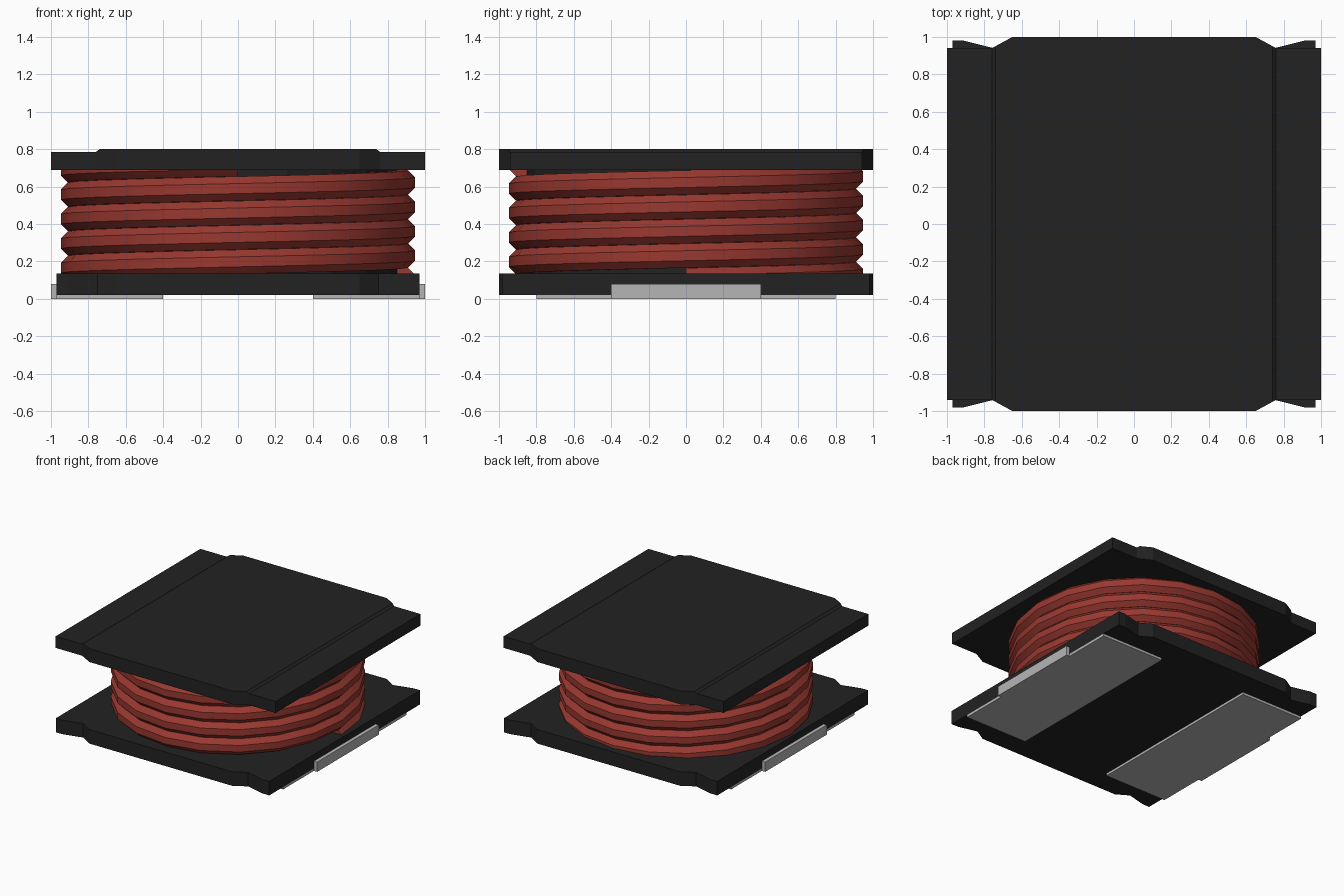
import bpy, bmesh
from math import cos, sin, pi
from mathutils import Vector

cube = bpy.data.objects.get("Cube")
if cube:
    bpy.data.objects.remove(cube, do_unlink=True)


def material(name, rgb):
    m = bpy.data.materials.new(name)
    m.use_nodes = True
    m.diffuse_color = (*rgb, 1)
    m.node_tree.nodes["Principled BSDF"].inputs["Base Color"].default_value = (*rgb, 1)
    return m


black = material("black ferrite", (0.016, 0.016, 0.016))
red = material("red enamel wire", (0.32, 0.04, 0.03))
metal = material("grey metal", (0.47, 0.46, 0.46))


def finish(name, bm, mat):
    bmesh.ops.recalc_face_normals(bm, faces=bm.faces)
    mesh = bpy.data.meshes.new(name)
    bm.to_mesh(mesh)
    bm.free()
    mesh.materials.append(mat)
    ob = bpy.data.objects.new(name, mesh)
    bpy.context.collection.objects.link(ob)
    return ob


def plate(quarter, z0, z1):
    """Prism from one quarter of an outline, mirrored over both axes."""
    right = quarter + [(x, -y) for x, y in reversed(quarter)]
    outline = right + [(-x, y) for x, y in reversed(right)]
    bm = bmesh.new()
    face = bm.faces.new([bm.verts.new((x, y, z0)) for x, y in outline])
    ext = bmesh.ops.extrude_face_region(bm, geom=[face])["geom"]
    top = [v for v in ext if isinstance(v, bmesh.types.BMVert)]
    bmesh.ops.translate(bm, verts=top, vec=(0, 0, z1 - z0))
    return bm


def box(name, lo, hi, mat):
    lo, hi = Vector(lo), Vector(hi)
    bm = bmesh.new()
    bmesh.ops.create_cube(bm, size=1)
    for v in bm.verts:
        v.co = (lo + hi) / 2 + v.co * (hi - lo)
    return finish(name, bm, mat)


# Top flange, with a slightly lowered strip along each side
bm = plate([(0.65, 1.0), (0.76, 0.94), (1.0, 0.94)], 0.69, 0.80)
for x in (-0.76, -0.74, 0.74, 0.76):
    geom = bm.verts[:] + bm.edges[:] + bm.faces[:]
    bmesh.ops.bisect_plane(bm, geom=geom, dist=0.0005, plane_co=(x, 0, 0), plane_no=(1, 0, 0))
for v in bm.verts:
    if v.co.z > 0.75 and abs(v.co.x) > 0.75:
        v.co.z = 0.785
finish("top_flange", bm, black)

# Bottom flange with notched corners
bm = plate([(0.65, 1.0), (0.75, 0.94), (0.91, 0.98), (0.97, 0.98)], 0.02, 0.135)
finish("bottom_flange", bm, black)

# Core joining the flanges
bm = bmesh.new()
bmesh.ops.create_cone(bm, cap_ends=True, segments=20, radius1=0.85, radius2=0.85, depth=0.6)
bmesh.ops.translate(bm, verts=bm.verts, vec=(0, 0, 0.41))
finish("core", bm, black)

# Helical winding: an octagonal wire swept upward around the core
STEPS, TURNS, SIDES = 20, 4.75, 8
WIRE, RADIUS, START, END = 0.07, 0.883, 0.10, 0.72
bm = bmesh.new()
rings = []
count = int(STEPS * TURNS)
for i in range(count + 1):
    a = 2 * pi * i / STEPS
    z = START + (END - START) * i / count
    ring = []
    for k in range(SIDES):
        b = 2 * pi * (k + 0.5) / SIDES
        r = RADIUS + WIRE * cos(b)
        ring.append(bm.verts.new((r * cos(a), r * sin(a), z + WIRE * sin(b))))
    rings.append(ring)
for r0, r1 in zip(rings, rings[1:]):
    for k in range(SIDES):
        n = (k + 1) % SIDES
        bm.faces.new((r0[k], r1[k], r1[n], r0[n]))
bm.faces.new(rings[0])
bm.faces.new(rings[-1])
coil = finish("wire_winding", bm, red)
bpy.ops.object.select_all(action="DESELECT")
coil.select_set(True)
bpy.context.view_layer.objects.active = coil
bpy.ops.object.shade_smooth_by_angle(angle=pi / 6)

# Solder pads underneath and their upturned side tabs
for side, s in (("left", 1), ("right", -1)):
    def span(a, b):
        return sorted((s * a, s * b))
    x0, x1 = span(0.4, 0.97)
    box(side + "_pad", (x0, -0.8, 0), (x1, 0.8, 0.02), metal)
    x0, x1 = span(0.97, 1.0)
    box(side + "_tab", (x0, -0.4, 0), (x1, 0.4, 0.08), metal)
